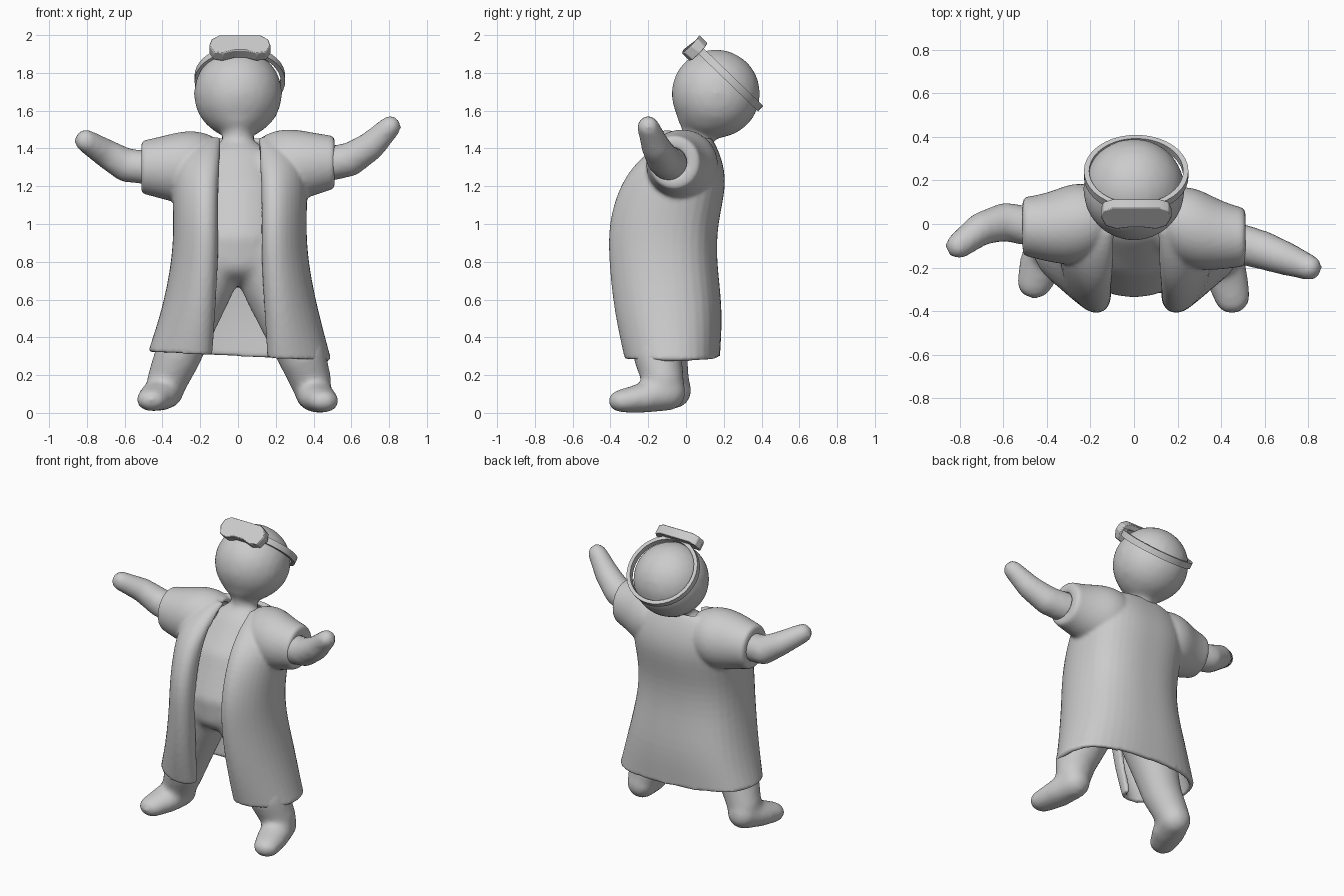
import bpy, bmesh, math
from mathutils import Matrix, Vector

if "Cube" in bpy.data.objects:
    bpy.data.objects.remove(bpy.data.objects["Cube"])


def make_object(name, bm):
    bmesh.ops.recalc_face_normals(bm, faces=bm.faces)
    me = bpy.data.meshes.new(name)
    bm.to_mesh(me)
    bm.free()
    ob = bpy.data.objects.new(name, me)
    bpy.context.collection.objects.link(ob)
    return ob


def fuse(ob, voxel, factor, repeat):
    r = ob.modifiers.new("fuse", 'REMESH')
    r.mode = 'VOXEL'
    r.voxel_size = voxel
    r.use_smooth_shade = True
    s = ob.modifiers.new("soften", 'SMOOTH')
    s.factor = factor
    s.iterations = repeat


def chain(bm, pts, steps=8):
    """Row of ellipsoids (x, y, z, rx, ry, rz) swept between key points."""
    for p, q in zip(pts, pts[1:]):
        for i in range(steps + 1):
            v = [a + (b - a) * i / steps for a, b in zip(p, q)]
            m = Matrix.Translation(v[:3]) @ Matrix.Diagonal((v[3], v[4], v[5], 1))
            bmesh.ops.create_icosphere(bm, subdivisions=3, radius=1, matrix=m)


def limb(bm, pts):
    chain(bm, [(x, y, z, r, r, r) for x, y, z, r in pts])


def skin_rows(bm, rows, closed=False):
    """Bridge rows of points with quads."""
    vs = [[bm.verts.new(p) for p in row] for row in rows]
    n = len(vs[0])
    for a, b in zip(vs, vs[1:]):
        for i in range(n if closed else n - 1):
            j = (i + 1) % n
            bm.faces.new((a[i], a[j], b[j], b[i]))


# Body: torso, neck, head, arms, legs and feet fused together
bm = bmesh.new()
chain(bm, [(0, -.11, .80, .26, .22, .13), (0, -.11, .92, .28, .23, .14),
           (0, -.06, 1.15, .26, .19, .14), (0, .01, 1.33, .20, .12, .10),
           (0, .06, 1.42, .08, .08, .06), (0, .08, 1.52, .08, .10, .06)])
chain(bm, [(0, .158, 1.69, .235, .236, .236), (0, .14, 1.63, .20, .20, .18),
           (0, .10, 1.58, .14, .15, .12)])
limb(bm, [(.20, -.04, 1.30, .11), (.48, -.09, 1.32, .095), (.59, -.12, 1.34, .09),
          (.70, -.16, 1.41, .078), (.805, -.20, 1.515, .06)])
limb(bm, [(-.20, -.02, 1.28, .11), (-.48, -.01, 1.30, .092), (-.59, .01, 1.31, .09),
          (-.70, -.02, 1.375, .077), (-.805, -.10, 1.44, .062)])
limb(bm, [(.12, -.15, .84, .17), (.195, -.14, .66, .165), (.27, -.145, .48, .15),
          (.34, -.15, .30, .128), (.385, -.12, .17, .11)])
limb(bm, [(-.12, -.15, .84, .17), (-.195, -.13, .66, .165), (-.26, -.12, .48, .145),
          (-.32, -.115, .30, .124), (-.375, -.09, .17, .108)])
chain(bm, [(.395, -.10, .11, .095, .10, .10), (.42, -.22, .08, .10, .10, .08),
           (.45, -.33, .063, .085, .085, .063)])
chain(bm, [(-.385, -.07, .12, .10, .10, .10), (-.42, -.17, .09, .105, .10, .08),
           (-.455, -.265, .07, .085, .08, .063)])
fuse(make_object("body", bm), .018, .5, 9)

# Coat: open-fronted shell, level = (z, front edge x, half width, front y, back y)
levels = [(.30, .16, .47, -.325, .165), (.315, .16, .465, -.33, .165),
          (.55, .145, .395, -.385, .18),
          (.80, .13, .345, -.41, .145), (1.0, .13, .335, -.415, .15),
          (1.2, .13, .345, -.355, .20), (1.33, .12, .34, -.26, .18),
          (1.42, .12, .27, -.13, .14), (1.45, .11, .17, -.04, .12)]
rows = []
for k, (z, xe, w, yf, yb) in enumerate(levels):
    span = yb - yf
    half = [(xe, yf + .2 * span), (xe, yf + .03), (xe + .35 * (w - xe), yf),
            (.92 * w, yf + .2 * span), (1.04 * w, yf + .5 * span),
            (.92 * w, yf + .87 * span), (.4 * w, yb)]
    ring = [(-x, y) for x, y in half] + [(0, yb)] + half[::-1]
    tilt = .05 if k < 2 else 0
    rows.append([(x + .01, y, z - tilt * x) for x, y in ring])
bm = bmesh.new()
skin_rows(bm, rows)
# Sleeves: ring = (x, y, z, ry, rz), the left one sits further back and lower;
# the last rings fold the cuff in to the arm
sleeve = [(.12, .03, 1.33, .09, .11), (.18, 0, 1.31, .16, .17), (.28, -.02, 1.31, .18, .185),
          (.38, -.05, 1.315, .15, .16), (.485, -.06, 1.325, .125, .132),
          (.50, -.06, 1.325, .125, .132), (.495, -.075, 1.325, .08, .08)]
for s in (1, -1):
    rows = []
    for x, y, z, ry, rz in sleeve:
        k = 0 if s > 0 else (x - .12) / .38
        rows.append([(s * x, y + .05 * k + ry * math.cos(a), z - .025 * k + rz * math.sin(a))
                     for a in (i * math.tau / 16 for i in range(16))])
    skin_rows(bm, rows, closed=True)
coat = make_object("coat", bm)
sub = coat.modifiers.new("round", 'SUBSURF')
sub.levels = sub.render_levels = 2
sol = coat.modifiers.new("cloth", 'SOLIDIFY')
sol.thickness = .03
sol.offset = 0
fuse(coat, .012, .5, 3)

# Goggles pushed up on the forehead, strap in the same tilted frame
tilt = Matrix.Rotation(math.radians(46), 4, 'X')
half = [(.03, -.05), (.09, -.066), (.14, -.052), (.163, 0), (.15, .045), (.11, .068)]
outline = half + [(-x, y) for x, y in half[::-1]]
bm = bmesh.new()
face = bm.faces.new([bm.verts.new((x, y, -.03 - x * x * .6)) for x, y in outline])
ext = bmesh.ops.extrude_face_region(bm, geom=[face])
bmesh.ops.translate(bm, verts=[g for g in ext["geom"] if isinstance(g, bmesh.types.BMVert)],
                    vec=(0, 0, .06))
bm.transform(Matrix.Translation((.01, .04, 1.935)) @ tilt)
goggles = make_object("goggles", bm)
bev = goggles.modifiers.new("soft_edge", 'BEVEL')
bev.width = .005
bev.segments = 2

bm = bmesh.new()
skin_rows(bm, [[(.24 * k * math.cos(a), v, .23 * k * math.sin(a))
                for a in (i * math.tau / 40 for i in range(40))]
               for k, v in ((1, -.02), (1, .02), (.9, .02), (.9, -.02), (1, -.02))], closed=True)
bmesh.ops.remove_doubles(bm, verts=bm.verts, dist=1e-4)
bm.transform(Matrix.Translation((.01, .23, 1.77)) @ tilt)
strap = make_object("goggle_strap", bm)

for ob in (goggles, strap):
    bpy.ops.object.select_all(action='DESELECT')
    ob.select_set(True)
    bpy.context.view_layer.objects.active = ob
    bpy.ops.object.shade_smooth_by_angle(angle=math.radians(30))
